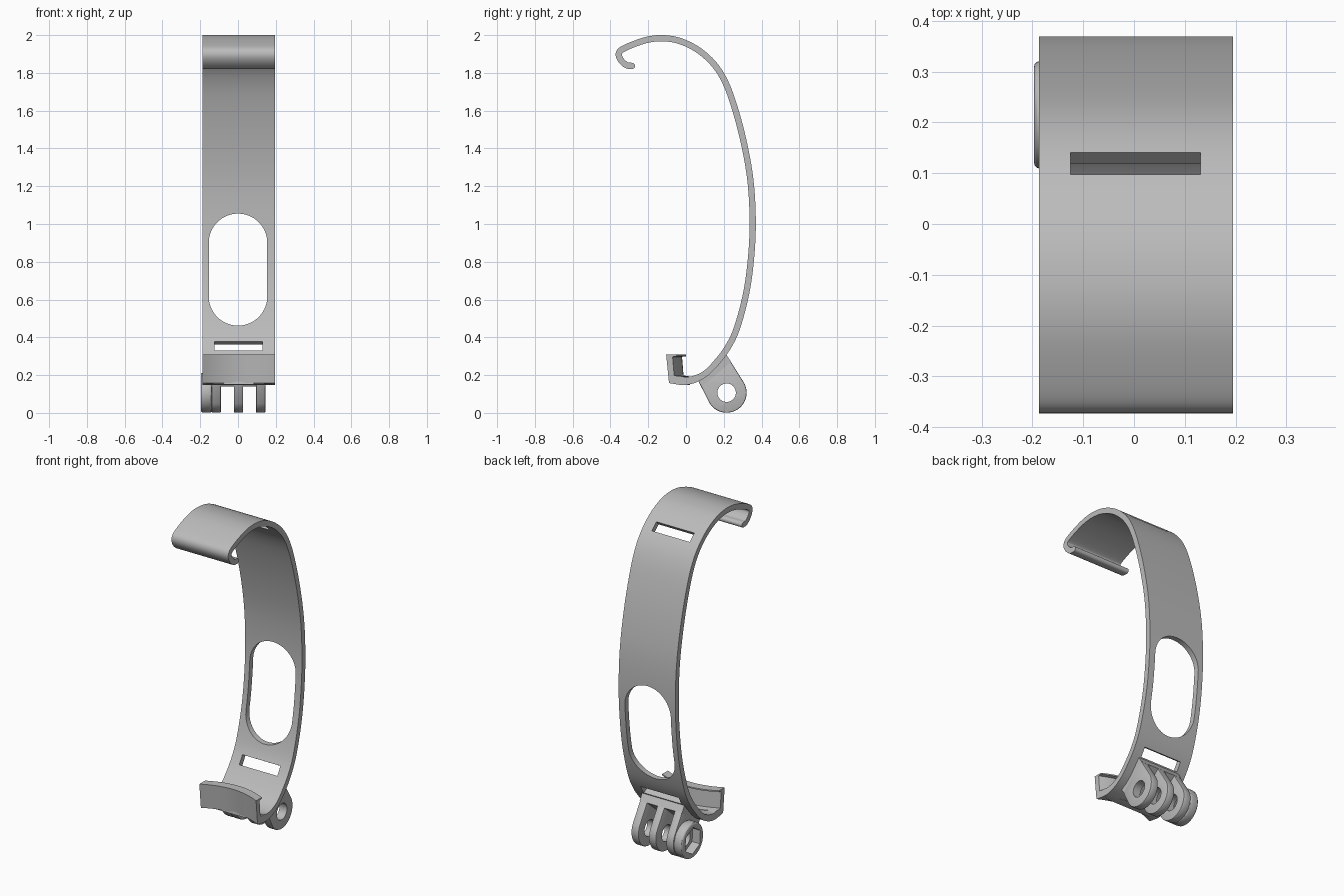
import bpy, bmesh
from math import sin, cos, pi, radians
from mathutils import Vector

if "Cube" in bpy.data.objects:
    bpy.data.objects.remove(bpy.data.objects["Cube"])

grey = bpy.data.materials.new("plain grey")
grey.use_nodes = True
grey.diffuse_color = (0.5, 0.5, 0.5, 1)
grey.node_tree.nodes["Principled BSDF"].inputs["Base Color"].default_value = (0.5, 0.5, 0.5, 1)


def prism(name, outline, x0, x1, steps=1, bow=0.0):
    """Extrude a (y, z) outline along x, optionally bowed towards +y."""
    bm = bmesh.new()
    rows = []
    for s in range(steps + 1):
        t = s / steps
        shift = bow * (1 - (2 * t - 1) ** 2)
        rows.append([bm.verts.new((x0 + (x1 - x0) * t, y + shift, z)) for y, z in outline])
    n = len(outline)
    for a, b in zip(rows, rows[1:]):
        for i in range(n):
            j = (i + 1) % n
            bm.faces.new((a[i], a[j], b[j], b[i]))
    bm.faces.new(rows[0])
    bm.faces.new(rows[-1])
    bmesh.ops.recalc_face_normals(bm, faces=bm.faces)
    mesh = bpy.data.meshes.new(name)
    bm.to_mesh(mesh)
    bm.free()
    ob = bpy.data.objects.new(name, mesh)
    bpy.context.collection.objects.link(ob)
    mesh.materials.append(grey)
    return ob


def activate(ob):
    bpy.ops.object.select_all(action='DESELECT')
    ob.select_set(True)
    bpy.context.view_layer.objects.active = ob


def cut(ob, cutter):
    mod = ob.modifiers.new("cut", 'BOOLEAN')
    mod.operation = 'DIFFERENCE'
    mod.solver = 'EXACT'
    mod.object = cutter
    activate(ob)
    bpy.ops.object.modifier_apply(modifier=mod.name)
    bpy.data.objects.remove(cutter)


def bevel(ob, width, segments):
    mod = ob.modifiers.new("bevel", 'BEVEL')
    mod.width, mod.segments = width, segments
    mod.limit_method, mod.angle_limit = 'ANGLE', radians(50)
    activate(ob)
    bpy.ops.object.modifier_apply(modifier=mod.name)


def smooth(ob):
    activate(ob)
    bpy.ops.object.shade_smooth_by_angle(angle=radians(30))


def circle(c, r, n, start=0.0):
    return [(c[0] + r * cos(start + 2 * pi * i / n), c[1] + r * sin(start + 2 * pi * i / n))
            for i in range(n)]


def spline(points, per=6):
    """Catmull-Rom curve through the points."""
    p = [Vector(q) for q in points]
    p = [2 * p[0] - p[1]] + p + [2 * p[-1] - p[-2]]
    out = []
    for a, b, c, d in zip(p, p[1:], p[2:], p[3:]):
        for k in range(per):
            t = k / per
            out.append(0.5 * (2 * b + (c - a) * t + (2 * a - 5 * b + 4 * c - d) * t ** 2
                              + (3 * b - a - 3 * c + d) * t ** 3))
    return out + [p[-2]]


# Strap: centre line from hook tip, over the top, down the back to the floor
LEFT, RIGHT = -0.187, 0.195
path = spline([(-.286, 1.837), (-.315, 1.841), (-.345, 1.868), (-.356, 1.9), (-.335, 1.926),
               (-.25, 1.962), (-.18, 1.98), (-.11, 1.983), (-.03, 1.968), (.06, 1.924),
               (.14, 1.855), (.2, 1.767), (.25, 1.64), (.302, 1.45), (.34, 1.24), (.353, 1.03),
               (.346, .84), (.32, .64), (.27, .45), (.22, .345), (.16, .265), (.105, .21),
               (.05, .18), (0, .169), (-.04, .173)])
side_a, side_b = [], []
last = len(path) - 1
for i, p in enumerate(path):
    d = (path[min(i + 1, last)] - path[max(i - 1, 0)]).normalized()
    half = 0.0165 + 0.007 * max(0, i / last - 0.88) / 0.12
    nrm = Vector((-d.y, d.x)) * half
    side_a.append(tuple(p + nrm))
    side_b.append(tuple(p - nrm))
d = (path[1] - path[0]).normalized()
nrm = Vector((-d.y, d.x))
tip = [tuple(path[0] + 0.0165 * (-cos(a) * nrm - sin(a) * d)) for a in (pi * k / 8 for k in range(1, 8))]
strap = prism("strap", side_a + side_b[::-1] + tip, LEFT, RIGHT)

# Long window in the strap
window = prism("window_cutter", [(.2, 0), (.5, 0), (.5, .1), (.2, .1)], 0, 1)
bpy.data.objects.remove(window)
bm = bmesh.new()
ring = [(0.155 * cos(a), (0.9 if k < 24 else 0.617) + 0.155 * sin(a))
        for k, a in ((k, 2 * pi * (k + 0.5) / 48) for k in range(48))]
near = [bm.verts.new((x, 0.2, z)) for x, z in ring]
far = [bm.verts.new((x, 0.5, z)) for x, z in ring]
for i in range(48):
    j = (i + 1) % 48
    bm.faces.new((near[i], near[j], far[j], far[i]))
bm.faces.new(near)
bm.faces.new(far)
bmesh.ops.recalc_face_normals(bm, faces=bm.faces)
mesh = bpy.data.meshes.new("window_cutter")
bm.to_mesh(mesh)
bm.free()
mesh.materials.append(grey)
window = bpy.data.objects.new("window_cutter", mesh)
bpy.context.collection.objects.link(window)
cut(strap, window)

# Two narrow slots cut square to the strap
for centre, tangent in (((.217, .348), (.5, .87)), ((.107, 1.884), (.74, -.67))):
    c, t = Vector(centre), Vector(tangent).normalized()
    n = Vector((-t.y, t.x))
    box = [tuple(c + t * 0.029 * a + n * 0.05 * b) for a, b in ((-1, -1), (1, -1), (1, 1), (-1, 1))]
    cut(strap, prism("slot_cutter", box, -0.125, 0.131))
smooth(strap)

# Bowed front plate with a thin inner lip
plate = prism("front_plate", [(-.105, .308), (-.09, .158), (-.03, .148), (-.03, .193), (-.063, .198),
                              (-.071, .297), (-.05, .3), (-.05, .308)], LEFT, RIGHT, 24, 0.05)
smooth(plate)

# Hinge foot: base block and three prongs around a bolt hole
hub = Vector((0.215, 0.107))
down = Vector((0.54, -0.84)).normalized()
across = Vector((-down.y, down.x))
low, high = Vector((.067, .165)), Vector((.212, .311))
block = prism("hinge_base", [tuple(low), tuple(high), tuple(high + down * .05), tuple(low + down * .03)],
              -0.14, 0.145)
smooth(block)

R = 0.106
arc = [tuple(hub + R * (cos(a) * across + sin(a) * down)) for a in (pi * k / 24 for k in range(25))]
for name, x0, x1 in (("right_prong", -.14, -.09), ("middle_prong", -.022, .027), ("left_prong", .095, .145)):
    prong = prism(name, [tuple(low), tuple(high)] + arc, x0, x1)
    bevel(prong, 0.006, 2)
    cut(prong, prism("bolt_cutter", circle(hub, 0.049, 32), x0 - 0.1, x1 + 0.1))
    smooth(prong)

# Round nut holder with a six-sided pocket
holder = prism("nut_holder", circle(hub, R, 48), -0.197, -0.138)
bevel(holder, 0.012, 3)
cut(holder, prism("nut_cutter", circle(hub, 0.08, 6, radians(33)), -0.3, -0.145))
cut(holder, prism("bolt_cutter", circle(hub, 0.049, 32), -0.3, 0))
smooth(holder)
